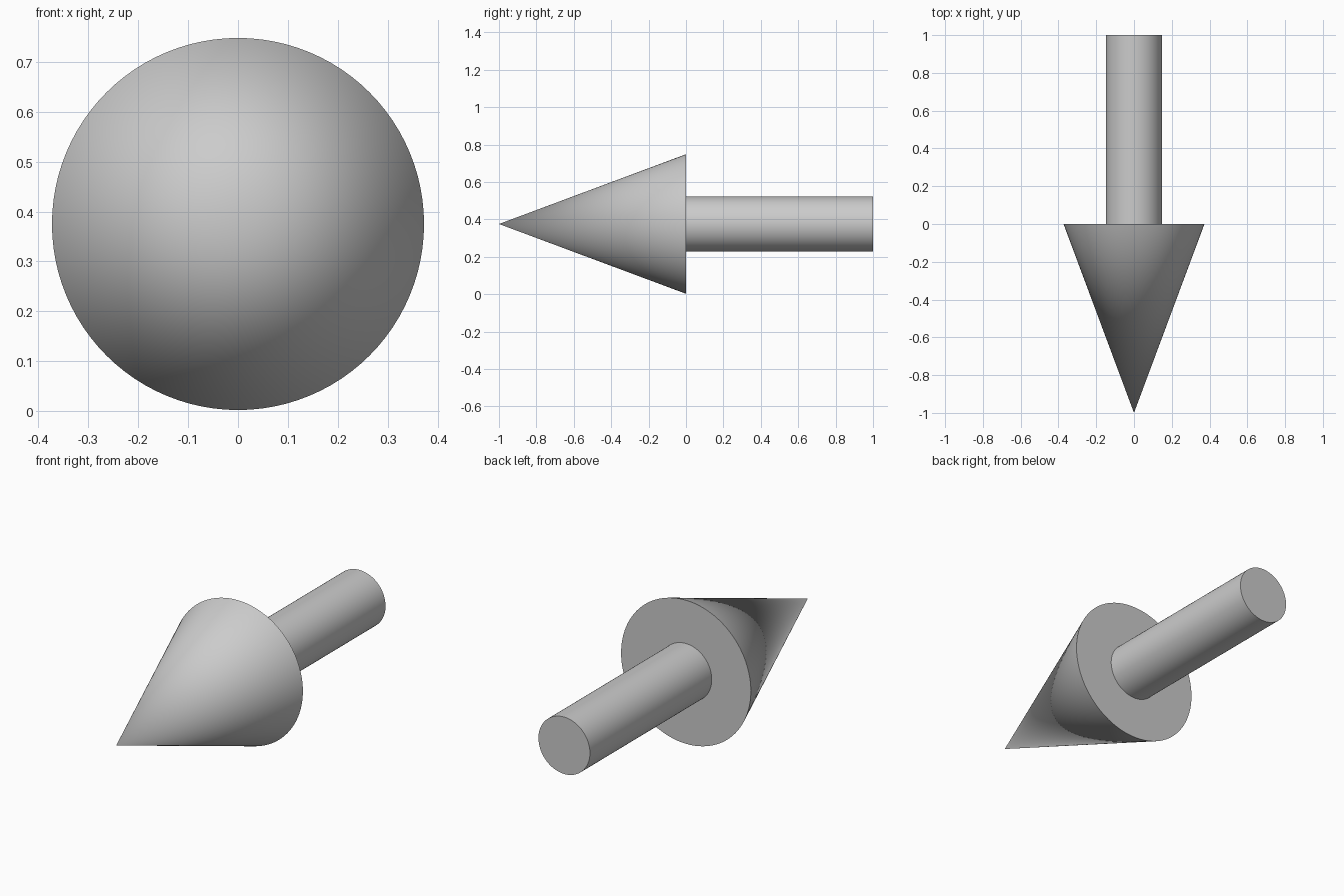
import bpy
import bmesh
from math import pi
from mathutils import Matrix, Vector

if "Cube" in bpy.data.objects:
    bpy.data.objects.remove(bpy.data.objects["Cube"])

AXIS_Z = 0.375
SIDES = 96


def lathe(name, profile):
    """Spin (radius, y) points around the arrow's axis, which runs along y."""
    bm = bmesh.new()
    verts = [bm.verts.new((r, y, 0)) for r, y in profile]
    edges = [bm.edges.new(pair) for pair in zip(verts, verts[1:])]
    bmesh.ops.spin(bm, geom=verts + edges, cent=(0, 0, 0), axis=(0, 1, 0),
                   angle=2 * pi, steps=SIDES, use_merge=False)
    bmesh.ops.remove_doubles(bm, verts=bm.verts, dist=1e-5)
    bmesh.ops.transform(bm, matrix=Matrix.Translation(Vector((0, 0, AXIS_Z))),
                        verts=bm.verts)
    bmesh.ops.recalc_face_normals(bm, faces=bm.faces)
    mesh = bpy.data.meshes.new(name)
    bm.to_mesh(mesh)
    bm.free()
    obj = bpy.data.objects.new(name, mesh)
    bpy.context.collection.objects.link(obj)
    bpy.ops.object.select_all(action='DESELECT')
    obj.select_set(True)
    bpy.context.view_layer.objects.active = obj
    bpy.ops.object.shade_smooth_by_angle(angle=pi / 6)
    return obj


# Pointed head, flat back, and round shaft in one closed profile
lathe("arrow", [(0, -1), (0.373, 0), (0.148, 0), (0.148, 1), (0, 1)])
